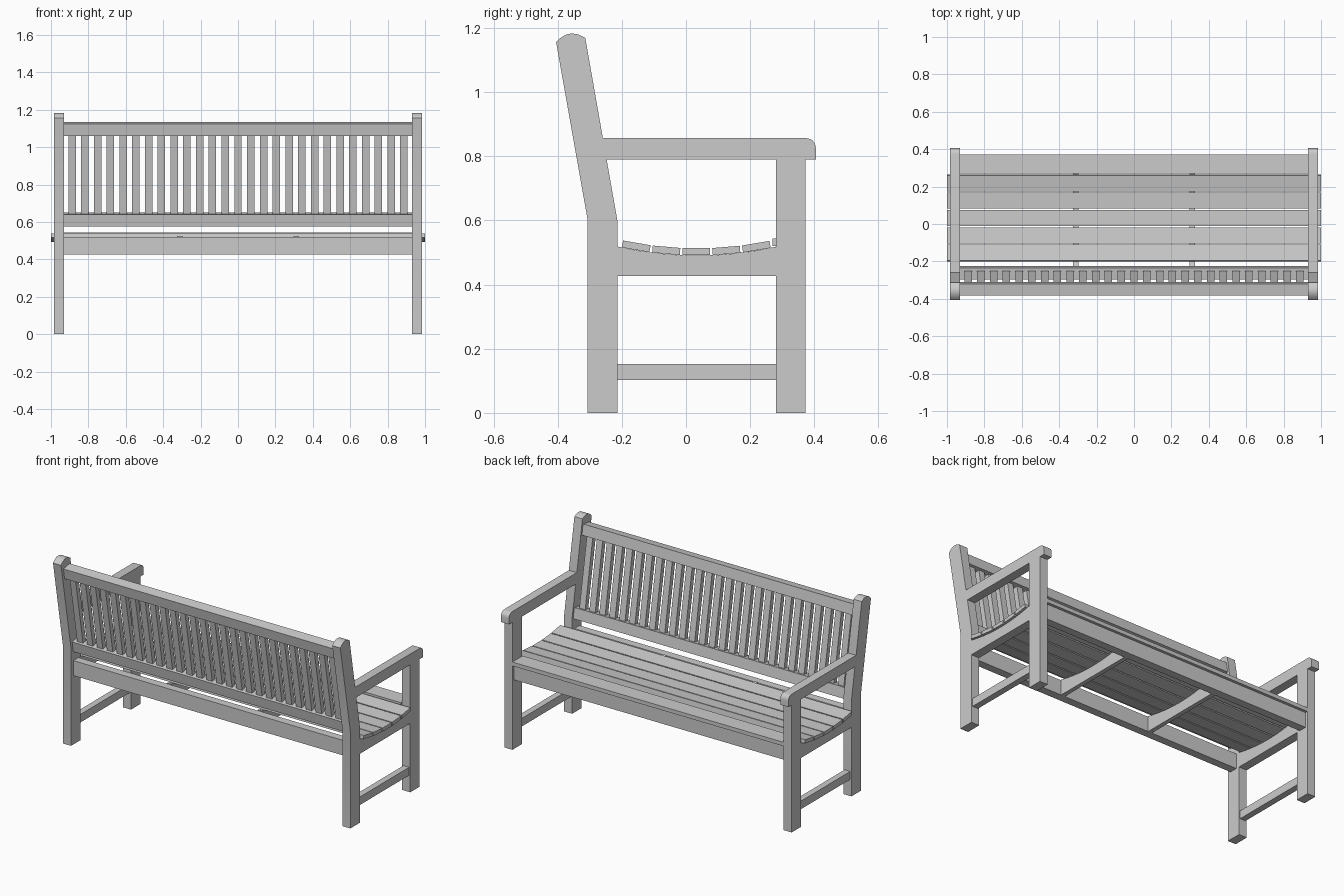
import bpy, bmesh, math
from mathutils import Vector

cube = bpy.data.objects.get("Cube")
if cube:
    bpy.data.objects.remove(cube)

wood = bpy.data.materials.new("grey_wood")
wood.use_nodes = True
GREY = (0.6, 0.6, 0.6, 1)
wood.diffuse_color = GREY
wood.node_tree.nodes["Principled BSDF"].inputs["Base Color"].default_value = GREY

INNER, OUTER = 0.93, 0.985     # x range of the end frames
LEAN = math.radians(10)        # backrest angle


def extrude(name, profile, x0, x1, smooth=False):
    """Solid with a (y, z) outline, running from x0 to x1."""
    bm = bmesh.new()
    face = bm.faces.new([bm.verts.new((x0, y, z)) for y, z in profile])
    out = bmesh.ops.extrude_face_region(bm, geom=[face])
    verts = [v for v in out["geom"] if isinstance(v, bmesh.types.BMVert)]
    bmesh.ops.translate(bm, vec=(x1 - x0, 0, 0), verts=verts)
    bmesh.ops.recalc_face_normals(bm, faces=bm.faces)
    mesh = bpy.data.meshes.new(name)
    bm.to_mesh(mesh)
    bm.free()
    mesh.materials.append(wood)
    obj = bpy.data.objects.new(name, mesh)
    bpy.context.collection.objects.link(obj)
    if smooth:
        bpy.ops.object.select_all(action="DESELECT")
        obj.select_set(True)
        bpy.context.view_layer.objects.active = obj
        bpy.ops.object.shade_smooth_by_angle(angle=math.radians(30))
    return obj


def rect(y0, y1, z0, z1):
    return [(y0, z0), (y1, z0), (y1, z1), (y0, z1)]


def curve(a, c, b, n=10):
    """Points of a quadratic curve from a to b."""
    a, c, b = Vector(a), Vector(c), Vector(b)
    return [tuple(a * (1 - t) ** 2 + c * 2 * t * (1 - t) + b * t * t)
            for t in (i / n for i in range(n + 1))]


def back_centre(z):
    return -0.257 - math.tan(LEAN) * (z - 0.598)


def leaning(z0, z1, depth):
    """Rectangle tilted with the backrest; z measured on its centre line."""
    dy, dz = depth / 2 * math.cos(LEAN), depth / 2 * math.sin(LEAN)
    a, b = back_centre(z0), back_centre(z1)
    return [(a - dy, z0 - dz), (a + dy, z0 + dz), (b + dy, z1 + dz), (b - dy, z1 - dz)]


def seat_z(y):
    """Dished line on which the seat slats rest."""
    return 0.491 + 0.45 * (y - 0.035) ** 2


def bearer(y0, y1, bottom=0.427, n=16):
    ys = [y1 + (y0 - y1) * i / n for i in range(n + 1)]
    return [(y0, bottom), (y1, bottom)] + [(y, seat_z(y)) for y in ys]


# End frames, one on each side
post = [(-0.307, 0), (-0.213, 0), (-0.213, 0.594)]
post += curve((-0.314, 1.169), (-0.365, 1.202), (-0.405, 1.156))
post += [(-0.307, 0.603)]
arm = [(-0.27, 0.79), (0.405, 0.79)]
arm += curve((0.405, 0.825), (0.403, 0.855), (0.373, 0.857), 8) + [(-0.27, 0.857)]
for side, s in (("left", 1), ("right", -1)):
    a, b = s * INNER, s * OUTER
    extrude(side + "_back_post", post, a, b, True)
    extrude(side + "_armrest", arm, a, b, True)
    extrude(side + "_front_leg", rect(0.28, 0.372, 0, 0.79), a, b)
    extrude(side + "_seat_rail", bearer(-0.213, 0.28), a, b, True)
    extrude(side + "_stretcher", rect(-0.213, 0.28, 0.103, 0.153),
            s * (INNER + 0.008), s * (OUTER - 0.008))
    extrude(side + "_cross_bearer", bearer(-0.235, 0.305), s * 0.298, s * 0.325, True)

# Long rails under the seat
extrude("rear_seat_rail", rect(-0.285, -0.235, 0.427, 0.52), -INNER, INNER)
extrude("front_seat_rail", rect(0.305, 0.355, 0.427, 0.52), -INNER, INNER)

# Seat slats following the dish, and the flat front slat between the legs
for i in range(5):
    y0 = -0.2 + i * 0.0945
    y1 = y0 + 0.086
    z0, z1 = seat_z(y0), seat_z(y1)
    up = Vector((z0 - z1, y1 - y0)).normalized() * 0.022
    extrude(f"seat_slat_{i + 1}",
            [(y0, z0), (y1, z1), (y1 + up.x, z1 + up.y), (y0 + up.x, z0 + up.y)], -1, 1)
extrude("front_seat_slat", rect(0.27, 0.372, 0.52, 0.544), -INNER, INNER)

# Backrest
extrude("top_back_rail", leaning(1.065, 1.13, 0.062), -INNER, INNER)
extrude("lower_back_rail", leaning(0.58, 0.645, 0.062), -INNER, INNER)
for i in range(27):
    x = (i - 13) * 0.0682
    extrude(f"back_slat_{i + 1}", leaning(0.635, 1.075, 0.03), x - 0.02, x + 0.02)
